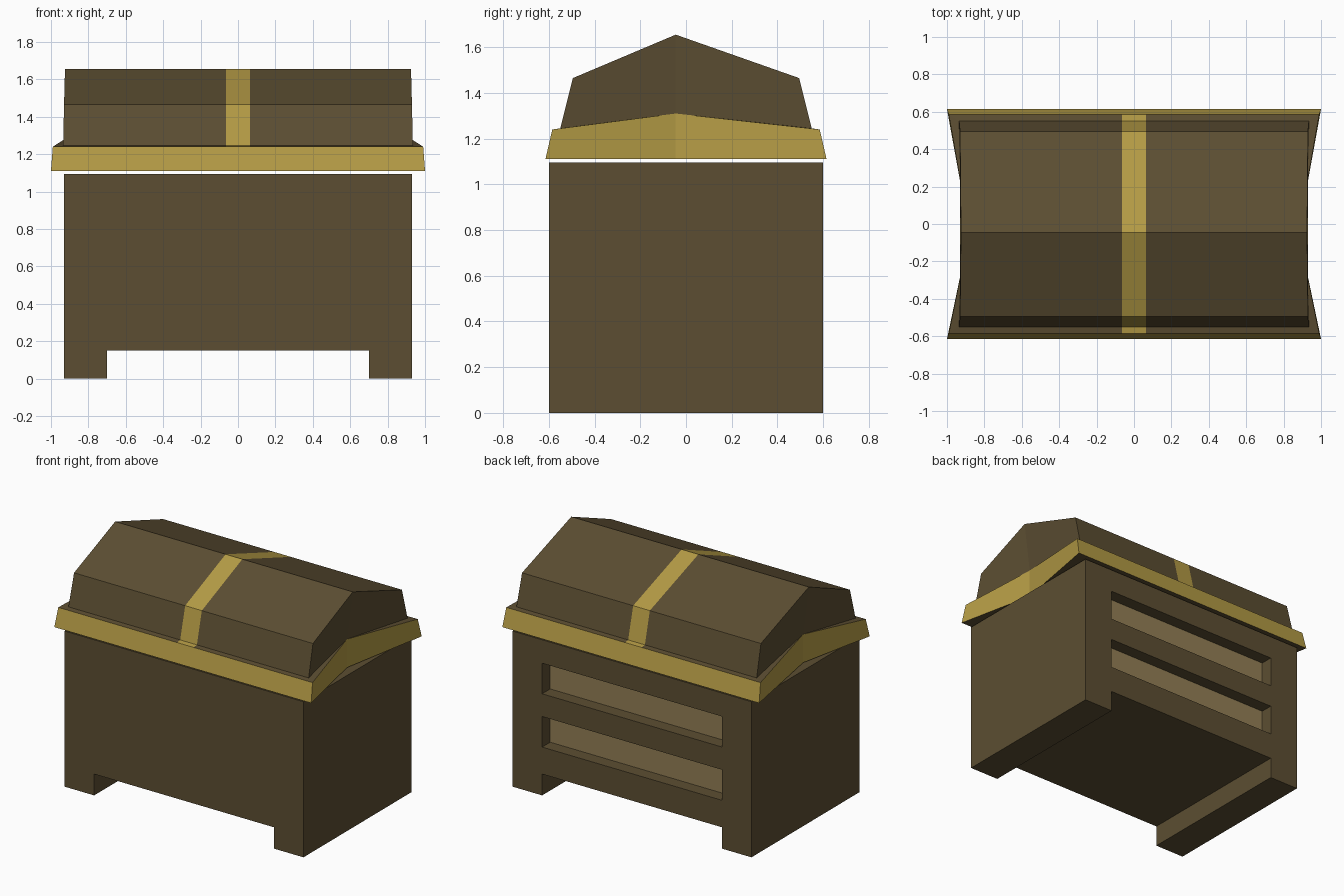
import bpy, bmesh

if "Cube" in bpy.data.objects:
    bpy.data.objects.remove(bpy.data.objects["Cube"])


def material(name, rgb):
    m = bpy.data.materials.new(name)
    m.diffuse_color = (*rgb, 1)
    m.use_nodes = True
    m.node_tree.nodes["Principled BSDF"].inputs["Base Color"].default_value = m.diffuse_color
    return m


WOOD = material("dark_wood", (0.107, 0.076, 0.032))
GOLD = material("gold_trim", (0.46, 0.33, 0.06))
PANEL = material("light_wood", (0.29, 0.21, 0.09))


def finish(bm, name, mats):
    bmesh.ops.recalc_face_normals(bm, faces=bm.faces)
    me = bpy.data.meshes.new(name)
    bm.to_mesh(me)
    bm.free()
    for m in mats:
        me.materials.append(m)
    ob = bpy.data.objects.new(name, me)
    bpy.context.collection.objects.link(ob)
    return ob


def box(name, lo, hi, mat):
    bm = bmesh.new()
    bmesh.ops.create_cube(bm, size=1)
    for v in bm.verts:
        v.co = [(a + b) / 2 + c * (b - a) for a, b, c in zip(lo, hi, v.co)]
    return finish(bm, name, [mat])


# Chest body: front outline with a foot gap, extruded front to back
outline = [(-0.93, 0), (-0.7, 0), (-0.7, 0.15), (0.7, 0.15),
           (0.7, 0), (0.93, 0), (0.93, 1.095), (-0.93, 1.095)]
bm = bmesh.new()
face = bm.faces.new([bm.verts.new((x, -0.6, z)) for x, z in outline])
ext = bmesh.ops.extrude_face_region(bm, geom=[face], use_keep_orig=True)
bmesh.ops.translate(bm, vec=(0, 1.2, 0),
                    verts=[g for g in ext["geom"] if isinstance(g, bmesh.types.BMVert)])
body = finish(bm, "chest_body", [WOOD])

# Two recessed slots in the back, each with a lighter panel at its floor
for label, z0, z1 in (("lower", 0.34, 0.555), ("upper", 0.715, 0.93)):
    cutter = box("slot_cutter", (-0.7, 0.49, z0), (0.7, 0.8, z1), WOOD)
    cutter.hide_render = True
    mod = body.modifiers.new("slot", "BOOLEAN")
    mod.operation = "DIFFERENCE"
    mod.solver = "EXACT"
    mod.object = cutter
    bpy.context.view_layer.objects.active = body
    bpy.ops.object.modifier_apply(modifier=mod.name)
    bpy.data.objects.remove(cutter)
    box(label + "_back_panel", (-0.7, 0.49, z0), (0.7, 0.51, z1), PANEL)

# Lid: section points as (half length, y, z), from front rim over the ridge to back rim
section = [(1.0, -0.615, 1.11), (0.99, -0.585, 1.24), (0.935, -0.55, 1.245),
           (0.93, -0.495, 1.465), (0.925, -0.045, 1.655), (0.93, 0.495, 1.465),
           (0.935, 0.55, 1.245), (0.99, 0.585, 1.24), (1.0, 0.615, 1.11)]
STRIPE = 0.065
bm = bmesh.new()


def add(verts, mat):
    bm.faces.new(verts).material_index = mat


rows = [[bm.verts.new((s * (h if end else STRIPE), y, z)) for h, y, z in section]
        for s, end in ((-1, True), (-1, False), (1, False), (1, True))]

# Long faces: gold rims and centre stripe, wood elsewhere
for r in range(3):
    a, b = rows[r], rows[r + 1]
    for i in range(8):
        add([a[i], a[i + 1], b[i + 1], b[i]], 1 if r == 1 or i in (0, 7) else 0)
add([rows[1][0], rows[1][8], rows[2][8], rows[2][0]], 0)

# Lid ends: rim and gable folded inward at the middle
for s, end, inner in ((-1, rows[0], rows[1]), (1, rows[3], rows[2])):
    top = bm.verts.new((s * 0.88, -0.045, 1.31))
    low = bm.verts.new((s * 0.88, -0.045, 1.11))
    for k in (end[:5], end[:3:-1]):
        add([k[0], k[1], top, low], 1)
        add([k[1], k[2], top], 0)
        add([k[2], k[3], k[4], top], 0)
    add([end[0], low, end[8], inner[8], inner[0]], 0)
finish(bm, "chest_lid", [WOOD, GOLD])
